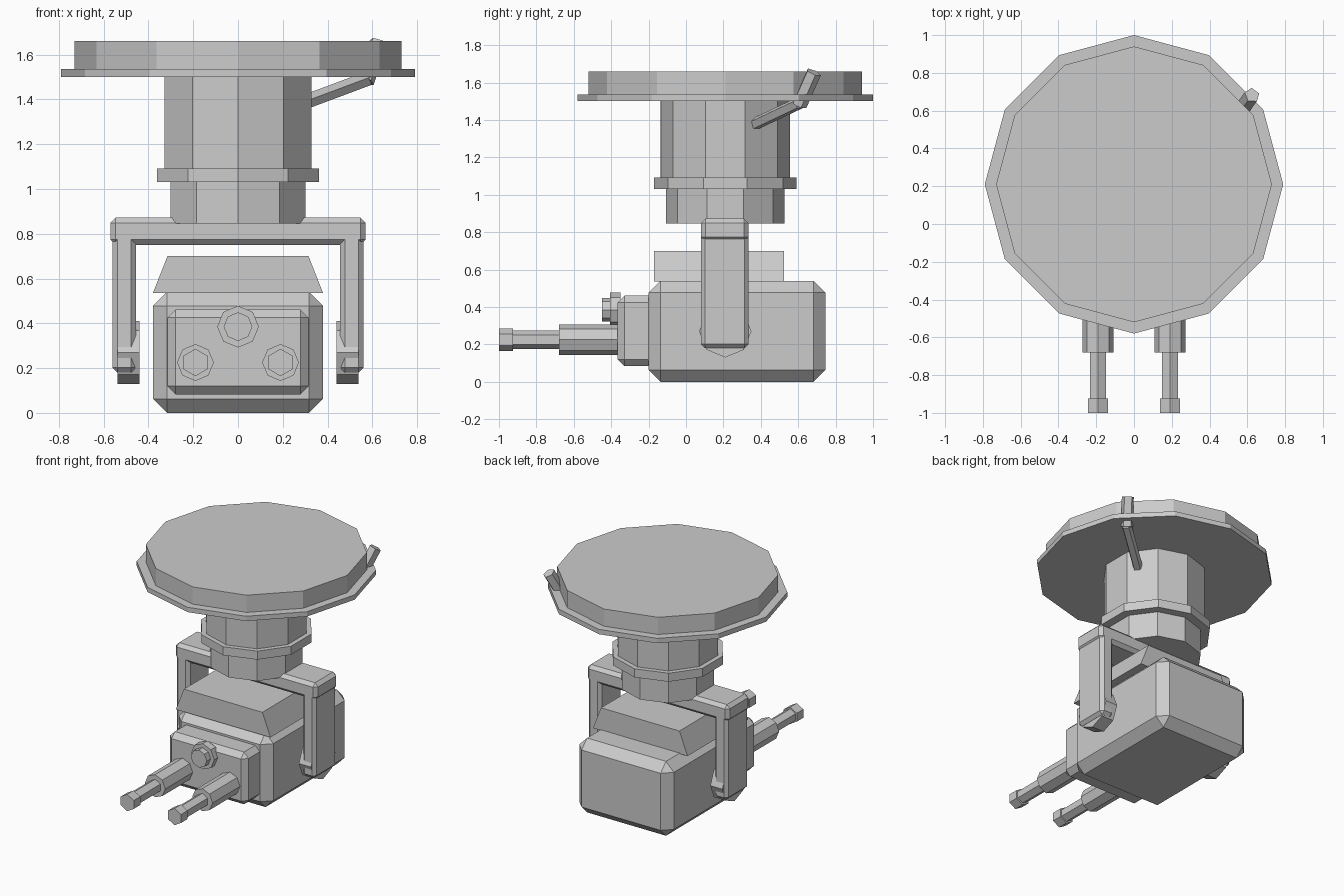
import bpy, bmesh, math
from mathutils import Vector

if "Cube" in bpy.data.objects:
    bpy.data.objects.remove(bpy.data.objects["Cube"])

CY = 0.21  # y of the vertical axis of the column and yoke


def finish(name, bm):
    bmesh.ops.recalc_face_normals(bm, faces=bm.faces)
    me = bpy.data.meshes.new(name)
    bm.to_mesh(me)
    bm.free()
    ob = bpy.data.objects.new(name, me)
    bpy.context.collection.objects.link(ob)
    return ob


def loft(name, a, b):
    """Solid between two matching rings of points."""
    bm = bmesh.new()
    a = [bm.verts.new(p) for p in a]
    b = [bm.verts.new(p) for p in b]
    n = len(a)
    bm.faces.new(a)
    bm.faces.new(b)
    for i in range(n):
        j = (i + 1) % n
        bm.faces.new((a[i], a[j], b[j], b[i]))
    return finish(name, bm)


def rod(name, p0, p1, r, sides, up=(0, 0, 1)):
    """Prism from p0 to p1 with one corner pointing along up."""
    p0, p1, up = Vector(p0), Vector(p1), Vector(up)
    d = (p1 - p0).normalized()
    u = (up - d * up.dot(d)).normalized()
    v = d.cross(u)
    ring = [r * (math.cos(t) * u + math.sin(t) * v)
            for t in (math.tau * i / sides for i in range(sides))]
    return loft(name, [p0 + q for q in ring], [p1 + q for q in ring])


def box(name, lo, hi, bevel):
    (x0, y0, z0), (x1, y1, z1) = lo, hi
    base = [(x0, y0), (x1, y0), (x1, y1), (x0, y1)]
    ob = loft(name, [(x, y, z0) for x, y in base], [(x, y, z1) for x, y in base])
    bm = bmesh.new()
    bm.from_mesh(ob.data)
    bmesh.ops.bevel(bm, geom=bm.edges[:], offset=bevel, segments=1,
                    affect='EDGES', profile=0.5)
    bm.to_mesh(ob.data)
    bm.free()
    return ob


# Round hatch and stepped column: name, z0, z1, radius, sides
for name, z0, z1, r, n in (
        ("hatch_rim", 1.5, 1.535, 0.79, 12),
        ("hatch_plate", 1.535, 1.66, 0.73, 12),
        ("column", 1.08, 1.5, 0.345, 10),
        ("column_collar", 1.03, 1.092, 0.38, 10),
        ("column_foot", 0.845, 1.03, 0.317, 10)):
    rod(name, (0, CY, z0), (0, CY, z1), r, n, up=(0, 1, 0))

# Bent handle behind the column
rod("handle_arm", (0.28, 0.372, 1.38), (0.575, 0.605, 1.49), 0.034, 5)
rod("handle_grip", (0.568, 0.605, 1.48), (0.625, 0.682, 1.655), 0.042, 5)

# Yoke
box("yoke_bar", (-0.57, 0.08, 0.75), (0.57, 0.335, 0.872), 0.024)
for s, side in ((-1, "left"), (1, "right")):
    xs = sorted((s * 0.455, s * 0.56))
    box("yoke_arm_" + side, (xs[0], 0.08, 0.18), (xs[1], 0.335, 0.8), 0.022)
    rod("pivot_" + side, (s * 0.44, CY, 0.27), (s * 0.537, CY, 0.27), 0.14, 8)

# Body, sloped top cover and front plate
box("body", (-0.38, -0.20, 0), (0.38, 0.745, 0.54), 0.063)
cover = [(-0.38, 0.535), (0.38, 0.535), (0.315, 0.70), (-0.315, 0.70)]
loft("top_cover", [(x, -0.17, z) for x, z in cover], [(x, 0.525, z) for x, z in cover])
box("front_plate", (-0.315, -0.365, 0.083), (0.315, -0.12, 0.462), 0.037)

# Twin barrels
for s, side in ((-1, "left"), (1, "right")):
    for part, y0, y1, r, n in (
            ("barrel_sleeve", -0.68, -0.35, 0.082, 8),
            ("barrel", -0.93, -0.67, 0.049, 6),
            ("muzzle", -1.0, -0.925, 0.061, 6)):
        rod(part + "_" + side, (s * 0.19, y0, 0.225), (s * 0.19, y1, 0.225), r, n)

# Front lens
rod("lens_base", (0, -0.405, 0.385), (0, -0.35, 0.385), 0.093, 8)
rod("lens", (0, -0.45, 0.385), (0, -0.40, 0.385), 0.064, 8)
